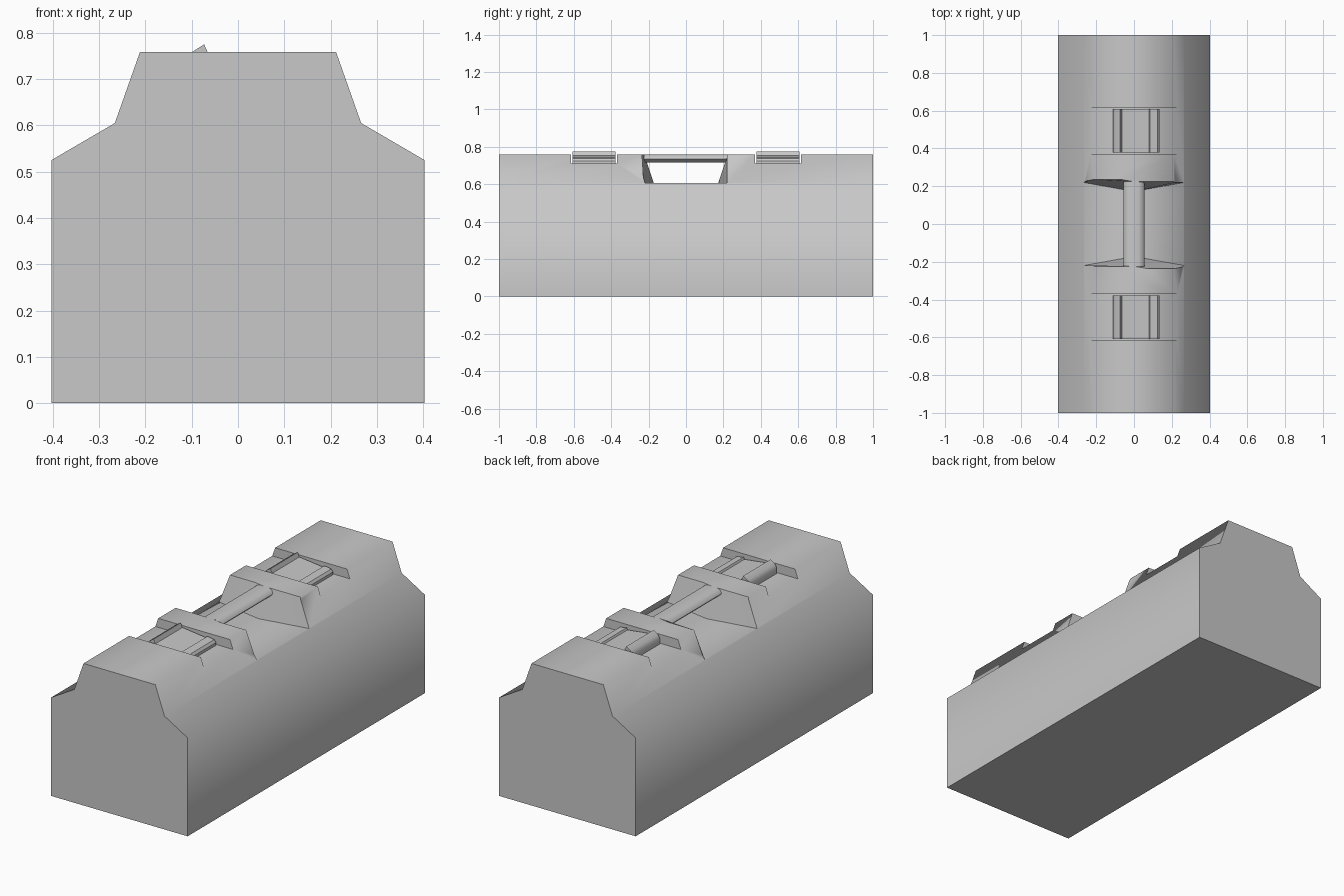
import bpy, bmesh, math
from mathutils import Vector

cube = bpy.data.objects.get("Cube")
if cube:
    bpy.data.objects.remove(cube, do_unlink=True)

grey = bpy.data.materials.new("plain_grey")
grey.use_nodes = True
grey.diffuse_color = (0.58, 0.58, 0.58, 1)
grey.node_tree.nodes["Principled BSDF"].inputs["Base Color"].default_value = grey.diffuse_color


def loft(name, sections):
    """Skin a row of matching closed sections and cap both ends."""
    bm = bmesh.new()
    rings = [[bm.verts.new(p) for p in s] for s in sections]
    n = len(rings[0])
    for a, b in zip(rings, rings[1:]):
        for i in range(n):
            j = (i + 1) % n
            bm.faces.new((a[i], a[j], b[j], b[i]))
    bm.faces.new(rings[0][::-1])
    bm.faces.new(rings[-1])
    bmesh.ops.recalc_face_normals(bm, faces=bm.faces)
    mesh = bpy.data.meshes.new(name)
    bm.to_mesh(mesh)
    bm.free()
    mesh.materials.append(grey)
    ob = bpy.data.objects.new(name, mesh)
    bpy.context.collection.objects.link(ob)
    return ob


def extrude_y(name, profile, y0, y1):
    return loft(name, [[(x, y, z) for x, z in profile] for y in (y0, y1)])


def activate(ob):
    bpy.ops.object.select_all(action='DESELECT')
    ob.select_set(True)
    bpy.context.view_layer.objects.active = ob


def smooth(ob, degrees):
    activate(ob)
    bpy.ops.object.shade_smooth_by_angle(angle=math.radians(degrees))


def cut(ob, cutter):
    mod = ob.modifiers.new("cut", 'BOOLEAN')
    mod.operation = 'DIFFERENCE'
    mod.solver = 'EXACT'
    mod.object = cutter
    activate(ob)
    bpy.ops.object.modifier_apply(modifier=mod.name)
    bpy.data.objects.remove(cutter, do_unlink=True)


# Case body: stepped shoulders extruded along its length
half = [(0.403, 0), (0.403, 0.525), (0.266, 0.605), (0.212, 0.758)]
body = extrude_y("case_body", half + [(-x, z) for x, z in reversed(half)], -1, 1)

# Hand recess, with slanted ends that flare outwards
sections = []
for x, low in ((-0.3, 0.226), (0, 0.172), (0.3, 0.226)):
    sections.append([(x, -low, 0.606), (x, low, 0.606), (x, 0.238, 0.8), (x, -0.238, 0.8)])
cut(body, loft("recess_cutter", sections))

# Latch channels across the top
for y in (-0.493, 0.493):
    channel = [(-0.4, 0.71), (0.4, 0.71), (0.4, 0.9), (-0.4, 0.9)]
    cut(body, extrude_y("channel_cutter", channel, y - 0.123, y + 0.123))
smooth(body, 72)

# Grip bar spanning the recess
grip = [(-0.055, 0.735), (-0.045, 0.752), (-0.025, 0.758), (0.025, 0.758),
        (0.045, 0.752), (0.055, 0.735), (0.035, 0.715), (-0.035, 0.715)]
handle = extrude_y("handle", grip, -0.225, 0.225)
smooth(handle, 50)

# Latches: raised roll on one side, sloping plate, low lip on the other
latch_profile = [(-0.11, 0.705), (-0.11, 0.74), (-0.1, 0.758), (-0.073, 0.775),
                 (-0.063, 0.752), (0.08, 0.735), (0.085, 0.745), (0.125, 0.738),
                 (0.135, 0.725), (0.135, 0.705)]
for name, y in (("front_latch", -0.493), ("back_latch", 0.493)):
    latch = extrude_y(name, latch_profile, y - 0.115, y + 0.115)
    smooth(latch, 35)
